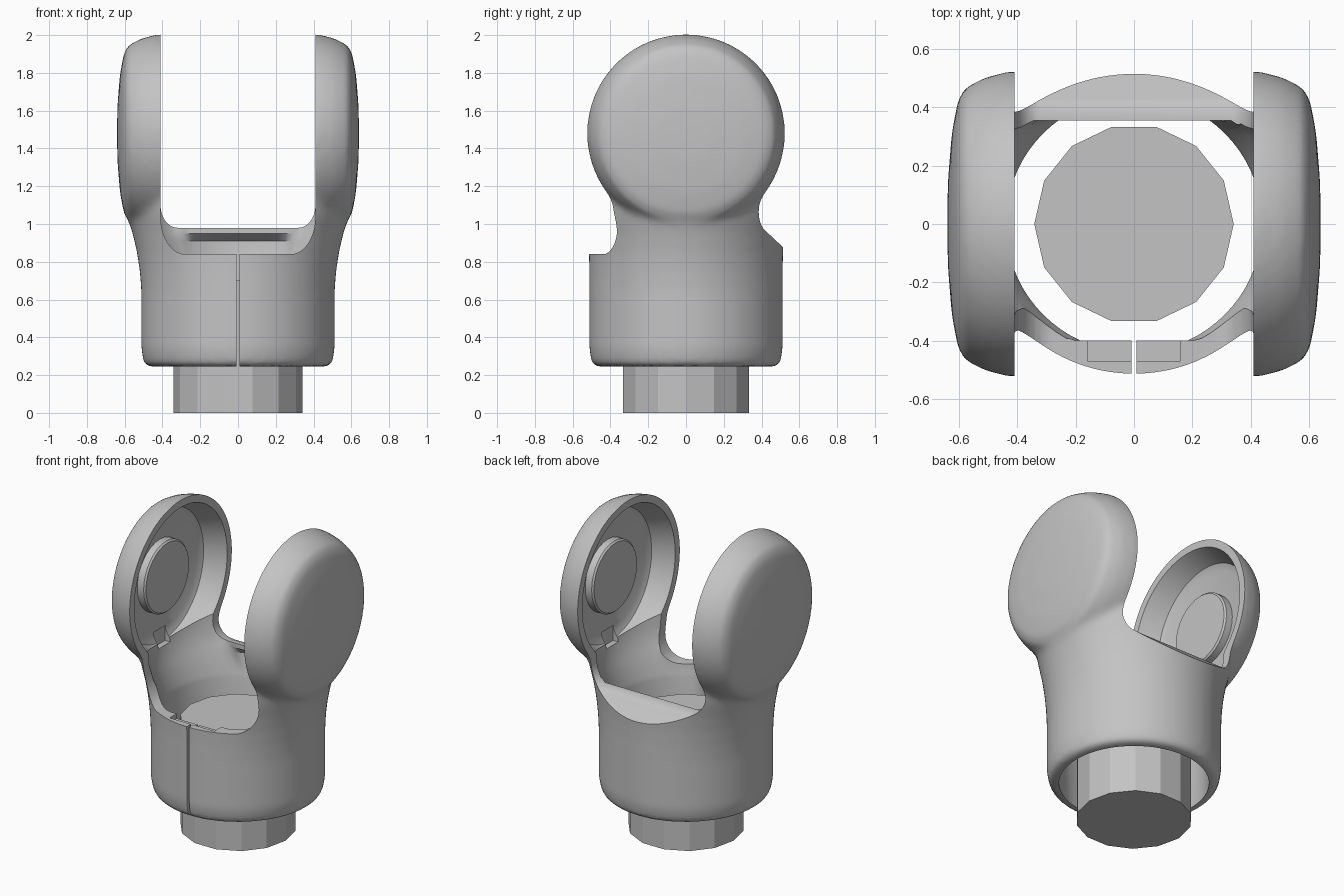
import bpy, bmesh
from math import sin, cos, pi

if "Cube" in bpy.data.objects:
    bpy.data.objects.remove(bpy.data.objects["Cube"])

grey = bpy.data.materials.new("light_grey")
grey.use_nodes = True
grey.diffuse_color = (0.55, 0.55, 0.55, 1)
grey.node_tree.nodes["Principled BSDF"].inputs["Base Color"].default_value = (0.55, 0.55, 0.55, 1)


def make(name, bm):
    bmesh.ops.recalc_face_normals(bm, faces=bm.faces)
    me = bpy.data.meshes.new(name)
    bm.to_mesh(me)
    bm.free()
    ob = bpy.data.objects.new(name, me)
    me.materials.append(grey)
    bpy.context.collection.objects.link(ob)
    return ob


def loft(name, rings):
    """Skin a closed solid through rings of equal point count."""
    bm = bmesh.new()
    rows = [[bm.verts.new(p) for p in ring] for ring in rings]
    n = len(rows[0])
    for a, b in zip(rows, rows[1:]):
        for i in range(n):
            j = (i + 1) % n
            bm.faces.new((a[i], a[j], b[j], b[i]))
    bm.faces.new(rows[0])
    bm.faces.new(rows[-1])
    return make(name, bm)


def oval(z, w, h, back=1, front=1, n=72):
    """Level ellipse, flattened at the back and front limits."""
    return [(w * cos(2 * pi * i / n),
             max(-front, min(back, h * sin(2 * pi * i / n))), z) for i in range(n)]


def wheel(name, side, profile, n=64):
    """Solid turned about the sideways axis through the ear centre."""
    return loft(name, [[(side * x, r * cos(2 * pi * i / n), 1.48 + r * sin(2 * pi * i / n))
                        for i in range(n)] for x, r in profile])


def box(name, lo, hi):
    x0, y0, z0 = lo
    x1, y1, z1 = hi
    return loft(name, [[(x0, y0, z), (x1, y0, z), (x1, y1, z), (x0, y1, z)] for z in (z0, z1)])


def apply(ob, kind, **settings):
    m = ob.modifiers.new(kind.lower(), kind)
    for key, value in settings.items():
        setattr(m, key, value)
    bpy.context.view_layer.objects.active = ob
    bpy.ops.object.modifier_apply(modifier=m.name)


def combine(ob, other, operation):
    apply(ob, 'BOOLEAN', operation=operation, solver='EXACT', object=other)
    bpy.data.objects.remove(other)


def smooth(ob, angle):
    bpy.ops.object.select_all(action='DESELECT')
    ob.select_set(True)
    bpy.context.view_layer.objects.active = ob
    bpy.ops.object.shade_smooth_by_angle(angle=angle)


# Outer solid: round cup flaring into two disc ears, softly blended
body = loft("fork_housing", [oval(*r) for r in (
    (0.245, 0.485, 0.485), (0.27, 0.50, 0.50), (0.34, 0.512, 0.512), (0.65, 0.512, 0.512),
    (0.75, 0.52, 0.512), (0.85, 0.535, 0.514), (0.95, 0.558, 0.52), (1.05, 0.59, 0.53),
    (1.15, 0.612, 0.53), (1.3, 0.62, 0.52))])
for side in (-1, 1):
    ear = wheel("ear", side, [(0.36, 0.525), (0.43, 0.523), (0.51, 0.503), (0.58, 0.467),
                              (0.605, 0.42), (0.625, 0.31), (0.638, 0.15), (0.64, 0.05)])
    combine(body, ear, 'UNION')
apply(body, 'REMESH', mode='VOXEL', voxel_size=0.02)
apply(body, 'SMOOTH', factor=0.5, iterations=8)


# U-shaped slot between the ears, lower at the front, sloping off at the back
def slot_ring(y, bottom, rx, ry, n=10):
    arc = [(rx * sin(pi / 2 * i / n), ry * (1 - cos(pi / 2 * i / n))) for i in range(n + 1)]
    right = [(0.41 - rx + x, y, bottom + z) for x, z in arc] + [(0.41, y, 2.3)]
    return right + [(-x, y, z) for x, y, z in reversed(right)]


combine(body, loft("slot", [slot_ring(*r) for r in (
    (-0.8, 0.84, 0.13, 0.2), (-0.2, 0.84, 0.13, 0.2), (0.2, 0.98, 0.09, 0.12),
    (0.38, 0.98, 0.09, 0.12), (0.42, 0.965, 0.09, 0.12), (0.5, 0.89, 0.09, 0.15),
    (0.8, 0.6, 0.09, 0.2))]), 'DIFFERENCE')

# Cup cavity: round bore below, lips at the front and back rim
combine(body, loft("cavity", [oval(*r) for r in (
    (0.2, 0.44, 0.44), (0.76, 0.44, 0.44), (0.79, 0.45, 0.45, 1, 0.40),
    (0.91, 0.49, 0.455, 1, 0.40), (0.95, 0.51, 0.47, 0.355, 0.40),
    (1.05, 0.535, 0.5, 0.355, 0.40), (1.15, 0.55, 0.5, 0.355, 0.40),
    (1.3, 0.56, 0.48, 0.355, 0.40))]), 'DIFFERENCE')

# Dished ear insides with a small pocket beneath
for side in (-1, 1):
    hollow = wheel("ear_hollow", side, [(0.35, 0.48), (0.41, 0.475), (0.54, 0.42), (0.56, 0.38)])
    combine(body, hollow, 'DIFFERENCE')
    xs = sorted((side * 0.45, side * 0.565))
    combine(body, box("ear_pocket", (xs[0], -0.06, 1.03), (xs[1], 0.06, 1.13)), 'DIFFERENCE')

# Split seam and shallow notch in the front rim
combine(body, box("seam", (-0.008, -0.7, 0.1), (0.008, -0.3, 1.0)), 'DIFFERENCE')
combine(body, box("rim_notch", (-0.16, -0.47, 0.81), (0.16, -0.3, 1.0)), 'DIFFERENCE')
body.data.materials.clear()
body.data.materials.append(grey)
smooth(body, 0.6)

# Round bosses inside the ears
for side, label in ((-1, "right"), (1, "left")):
    boss = wheel(label + "_ear_boss", side, [(0.575, 0.23), (0.515, 0.23), (0.505, 0.22)], 32)
    smooth(boss, 0.6)

# Faceted centre post
post = loft("centre_post", [oval(z, 0.342, 0.342, n=14) for z in (0, 0.70)])
